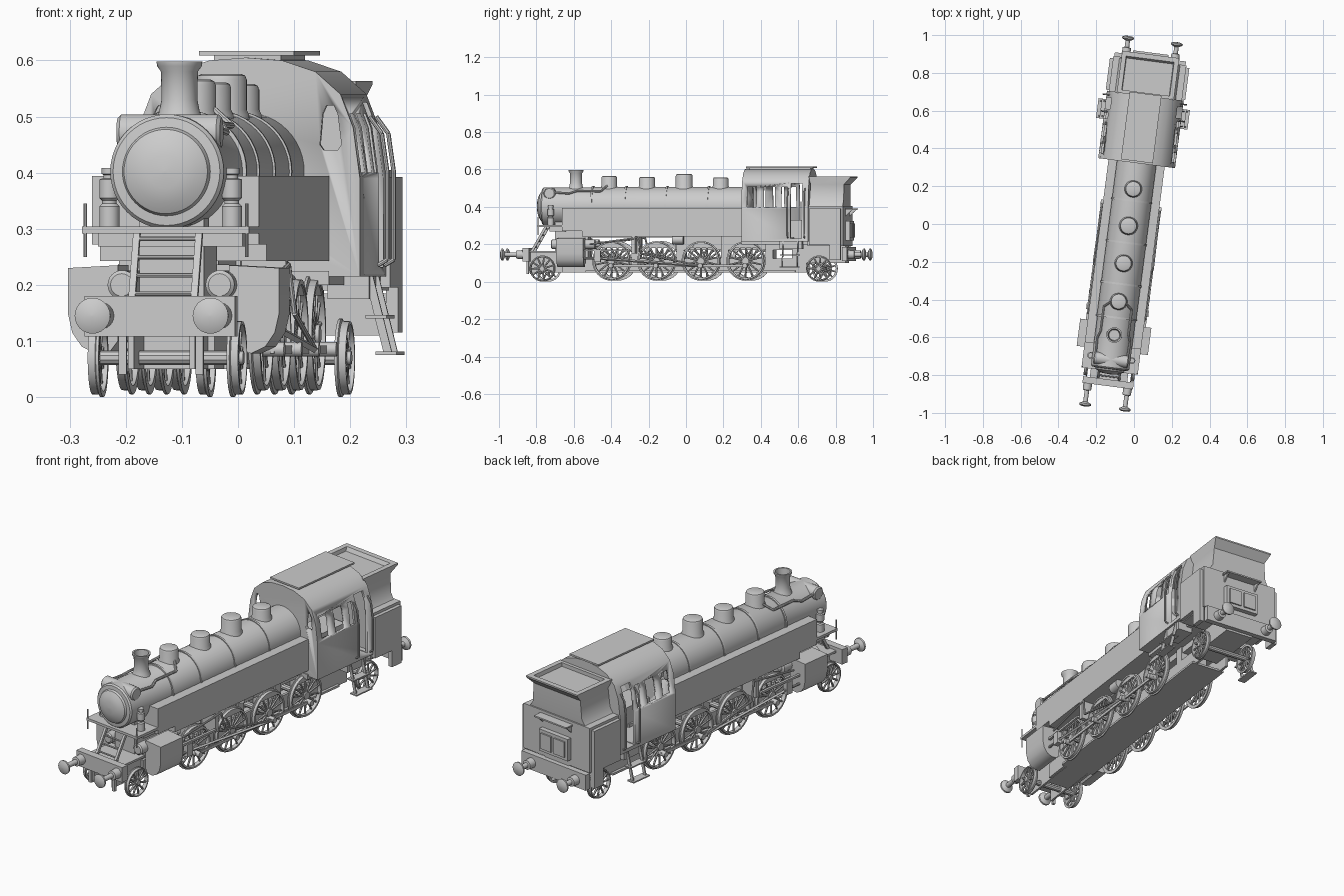
import bpy, bmesh
from math import sin, cos, pi, radians
from mathutils import Vector, Matrix

if "Cube" in bpy.data.objects:
    bpy.data.objects.remove(bpy.data.objects["Cube"])

# The whole engine is built along y, then turned slightly about z
PLACE = Matrix.Translation((-0.028, 0, 0)) @ Matrix.Rotation(radians(-7.4), 4, 'Z')

def finish(bm, name):
    bmesh.ops.recalc_face_normals(bm, faces=bm.faces)
    me = bpy.data.meshes.new(name)
    bm.to_mesh(me)
    bm.free()
    ob = bpy.data.objects.new(name, me)
    bpy.context.collection.objects.link(ob)
    ob.matrix_world = PLACE
    bpy.ops.object.select_all(action='DESELECT')
    ob.select_set(True)
    bpy.context.view_layer.objects.active = ob
    bpy.ops.object.shade_smooth_by_angle(angle=radians(35))
    return ob

def add_prism(bm, pts, axis, a, b):
    def at(p, h):
        return {'X': (h, p[0], p[1]), 'Y': (p[0], h, p[1]), 'Z': (p[0], p[1], h)}[axis]
    A = [bm.verts.new(at(p, a)) for p in pts]
    B = [bm.verts.new(at(p, b)) for p in pts]
    bm.faces.new(A)
    bm.faces.new(B)
    for i in range(len(pts)):
        j = (i + 1) % len(pts)
        bm.faces.new((A[i], A[j], B[j], B[i]))

def add_box(bm, x, y, z):
    add_prism(bm, [(x[0], y[0]), (x[1], y[0]), (x[1], y[1]), (x[0], y[1])], 'Z', *z)

def add_lathe(bm, prof, o, axis, n=32, closed=False):
    rings = []
    for r, h in prof:
        ring = []
        for k in range(n):
            c, s = r * cos(2 * pi * k / n), r * sin(2 * pi * k / n)
            v = {'X': (h, c, s), 'Y': (c, h, s), 'Z': (c, s, h)}[axis]
            ring.append(bm.verts.new(Vector(o) + Vector(v)))
        rings.append(ring)
    for i in range(len(rings) if closed else len(rings) - 1):
        P, Q = rings[i], rings[(i + 1) % len(rings)]
        for k in range(n):
            m = (k + 1) % n
            bm.faces.new((P[k], P[m], Q[m], Q[k]))
    if not closed:
        bm.faces.new(rings[0])
        bm.faces.new(rings[-1])

def add_rod(bm, p, q, r, r2=None, n=10):
    p, q = Vector(p), Vector(q)
    d = q - p
    m = Matrix.Translation((p + q) / 2) @ d.to_track_quat('Z', 'Y').to_matrix().to_4x4()
    bmesh.ops.create_cone(bm, cap_ends=True, segments=n, radius1=r, radius2=r2 or r, depth=d.length, matrix=m)

def part(name, fn, *args, **kw):
    bm = bmesh.new()
    fn(bm, *args, **kw)
    return finish(bm, name)

def box(name, x, y, z):
    return part(name, add_box, x, y, z)

def tube(name, pts, r=0.004):
    bm = bmesh.new()
    for p, q in zip(pts, pts[1:]):
        add_rod(bm, p, q, r, n=8)
    return finish(bm, name)

def span(s, a, b):
    return (min(s * a, s * b), max(s * a, s * b))

def wheel(name, s, x, y, r, z, spokes, weight=False):
    bm = bmesh.new()
    add_lathe(bm, [(r * .85, s * -.010), (r, s * -.010), (r, s * -.005), (r * .94, s * -.003),
                   (r * .93, s * .010), (r * .85, s * .010)], (s * x, y, z), 'X', 40, True)
    add_lathe(bm, [(r * .17, -.012), (r * .17, .012)], (s * x, y, z), 'X', 16)
    for k in range(spokes):
        a = 2 * pi * (k + .5) / spokes
        d = Vector((0, cos(a), sin(a)))
        c = Vector((s * x, y, z))
        add_rod(bm, c + d * r * .12, c + d * r * .87, .006, .004, 6)
    if weight:
        add_prism(bm, [(y + .86 * r * cos(t), z + .86 * r * sin(t)) for t in
                       [pi / 2 + .7 * (i / 5 - 1) for i in range(11)]], 'X', s * x - .007, s * x + .007)
    finish(bm, name)

# Boiler, smokebox door and bands
part("boiler", add_lathe, [(.001, -.802), (.03, -.80), (.055, -.794), (.075, -.783), (.079, -.774), (.096, -.772),
     (.102, -.765), (.102, -.50), (.105, -.49), (.105, .34)], (0, 0, .402), 'Y', 48)
for i, y in enumerate((-.5, -.32, -.10, .125)):
    part(f"boiler_band_{i}", add_lathe, [(.10, -.005), (.109, -.005), (.109, .005), (.10, .005)], (0, y, .402), 'Y', 48, True)

# Chimney and domes
part("chimney", add_lathe, [(.046, .485), (.036, .51), (.032, .53), (.033, .58), (.040, .59), (.041, .598), (.033, .598), (.028, .54)],
     (0, -.593, 0), 'Z')
for i, (y, r, top) in enumerate(((-.414, .042, .566), (-.21, .043, .561), (-.01, .045, .576), (.187, .042, .558))):
    part(f"dome_{i}", add_lathe, [(r * 1.12, .47), (r * 1.1, .503), (r, .512), (r, top - .010), (r - .003, top - .003), (r - .010, top)],
         (0, y, 0), 'Z')

# Cross preheater on the smokebox
part("preheater", add_lathe, [(.026, -.093), (.032, -.087), (.032, .087), (.026, .093)], (0, -.725, .472), 'X')

# Cab: hollow arched shell with window and door openings
half = [(.205, .215), (.205, .39), (.193, .48), (.17, .54), (.125, .58), (.065, .60), (0, .605)]
arch = half + [(-x, z) for x, z in half[-2::-1]]
cab = part("cab", add_prism, arch, 'Y', .325, .685)
cuts = [part("cab_cutter", add_prism, [(x * .94, .235 + (z - .215) * .925) for x, z in arch], 'Y', .34, .672)]
for y0, y1, z0, z1 in ((.355, .405, .40, .505), (.445, .505, .40, .505), (.54, .57, .40, .505), (.59, .65, .232, .525)):
    cuts.append(box("cab_cutter", (-.3, .3), (y0, y1), (z0, z1)))
for s in (1, -1):
    cuts.append(part("cab_cutter", add_prism, [(s * a, b) for a, b in
        ((.14, .44), (.165, .44), (.172, .45), (.165, .505), (.158, .52), (.145, .52), (.138, .505), (.133, .45))], 'Y', .30, .36))
bpy.context.view_layer.objects.active = cab
for c in cuts:
    m = cab.modifiers.new("cut", 'BOOLEAN')
    m.operation, m.object, m.solver = 'DIFFERENCE', c, 'EXACT'
    bpy.ops.object.modifier_apply(modifier=m.name)
    bpy.data.objects.remove(c)
box("roof_vent", (-.085, .085), (.335, .695), (.609, .617))
box("roof_vent_base", (-.06, .06), (.35, .68), (.595, .611))

# Rear bunker with flared coal hopper
box("bunker", (-.195, .195), (.68, .872), (.19, .405))
bm = bmesh.new()
rings = []
for hx, y0, y1, z in ((.165, .68, .865, .40), (.145, .685, .868, .43), (.138, .69, .87, .52), (.152, .68, .905, .556),
                      (.152, .68, .905, .563), (.128, .70, .88, .563), (.125, .70, .87, .545)):
    rings.append([bm.verts.new(p) for p in ((-hx, y0, z), (hx, y0, z), (hx, y1, z), (-hx, y1, z))])
for P, Q in zip(rings, rings[1:]):
    for k in range(4):
        bm.faces.new((P[k], P[(k + 1) % 4], Q[(k + 1) % 4], Q[k]))
bm.faces.new(rings[0])
bm.faces.new(rings[-1])
finish(bm, "coal_hopper")
box("rear_locker", (-.085, .085), (.87, .895), (.22, .325))
box("rear_shelf", (-.095, .095), (.87, .915), (.385, .392))
for s in (1, -1):
    box("locker_door", span(s, .008, .07), (.89, .902), (.235, .31))
    part("shelf_bracket", add_prism, [(.87, .388), (.912, .388), (.87, .35)], 'X', s * .08, s * .087)

# Front platform, saddle and beams
box("front_platform", (-.15, .15), (-.785, -.64), (.292, .304))
box("platform_skirt", (-.13, .13), (-.72, -.64), (.268, .293))
box("smokebox_saddle", (-.058, .058), (-.70, -.52), (.05, .33))
box("front_beam", (-.135, .135), (-.865, -.83), (.108, .18))
box("front_deck", (-.10, .10), (-.84, -.68), (.155, .165))
box("rear_beam", (-.19, .19), (.865, .892), (.11, .185))

# Main frame, axles and firebox
box("firebox", (-.062, .062), (-.05, .66), (.17, .33))
box("boiler_cradle", (-.062, .062), (-.53, -.05), (.235, .33))
box("bottom_plate", (-.085, .085), (-.53, .60), (.05, .06))
box("rear_frame", (-.07, .07), (.58, .87), (.10, .20))
box("cab_underfloor", (-.15, .15), (.32, .69), (.20, .225))
drivers = (-.385, -.143, .097, .338)
for i, y in enumerate(drivers):
    part(f"drive_axle_{i}", add_rod, (-.12, y, .112), (.12, y, .112), .014)
    box(f"axle_stay_{i}", (-.07, .07), (y + .10, y + .14), (.055, .25))
for n, y in (("front", -.758), ("rear", .733)):
    part(n + "_axle", add_rod, (-.125, y, .07), (.125, y, .07), .013)

for s, side in ((1, "right"), (-1, "left")):
    # Water tanks
    part(side + "_tank", add_prism, [(-.65, .394), (-.65, .272), (-.54, .272), (-.54, .243), (.33, .243), (.33, .394)],
         'X', s * .06, s * .15)
    box(side + "_frame_plate", span(s, .06, .072), (-.66, .66), (.05, .125))
    box(side + "_front_frame", span(s, .05, .06), (-.84, -.66), (.05, .165))
    # Wheels
    for i, y in enumerate(drivers):
        wheel(f"{side}_driving_wheel_{i}", s, .12, y, .106, .111, 14, True)
    wheel(side + "_front_wheel", s, .125, -.758, .07, .07, 11)
    wheel(side + "_rear_wheel", s, .125, .733, .07, .07, 11)
    # Cylinder block and valve chest
    part(side + "_cylinder", add_prism, [(s * a, b) for a, b in ((.10, .235), (.19, .23), (.19, .15), (.182, .115), (.165, .09), (.14, .078), (.115, .08), (.10, .10))],
         'Y', -.675, -.53)
    part(side + "_valve_chest", add_lathe, [(.020, -.715), (.026, -.71), (.026, -.48), (.015, -.475), (.015, -.45)], (s * .088, 0, .2), 'Y', 24)
    # Rods and valve gear
    box(side + "_coupling_rod", span(s, .138, .145), (-.40, .352), (.078, .092))
    part(side + "_connecting_rod", add_rod, (s * .154, -.46, .125), (s * .154, .097, .085), .007, n=4)
    part(side + "_piston_rod", add_rod, (s * .154, -.54, .125), (s * .154, -.43, .125), .006)
    box(side + "_crosshead", span(s, .142, .166), (-.475, -.44), (.105, .165))
    box(side + "_slide_bar", span(s, .148, .16), (-.535, -.28), (.163, .173))
    tube(side + "_valve_gear", [(s * .154, .097, .085), (s * .158, -.22, .15), (s * .15, -.24, .235), (s * .15, -.50, .2)], .005)
    box(side + "_gear_bracket", span(s, .06, .15), (-.275, -.255), (.15, .245))
    for i, y in enumerate(drivers):
        part(f"{side}_crank_pin_{i}", add_rod, (s * .12, y, .085), (s * .162, y, .085), .013, n=14)
    part(side + "_under_tank_pump", add_rod, (s * .10, -.06, .225), (s * .10, .0, .225), .025, n=20)
    # Buffers
    for n, x, d, y in (("front", .106, -1, .86), ("rear", .13, 1, .885)):
        part(f"{side}_{n}_buffer", add_lathe, [(.024, d * y), (.022, d * (y + .04)), (.012, d * (y + .042)), (.012, d * .962), (.031, d * .972),
             (.032, d * .98), (.02, d * .986), (.001, d * .988)], (s * x, 0, .145), 'Y', 24)
    # Front struts, guard irons and platform pumps
    part(side + "_front_strut", add_prism, [(-.755, .295), (-.74, .295), (-.815, .165), (-.83, .165)], 'X', s * .05, s * .062)
    box(side + "_guard_iron", span(s, .062, .076), (-.85, -.838), (.04, .12))
    part(side + "_air_pump", add_lathe, [(.018, .30), (.018, .34), (.013, .345), (.013, .35), (.018, .355), (.018, .388), (.011, .39), (.011, .396), (.014, .398), (.014, .408)],
         (s * .11, -.715, 0), 'Z', 20)
    tube(side + "_steam_pipe", [(s * .085, -.70, .478), (s * .088, -.62, .472), (s * .075, -.58, .485), (s * .075, -.45, .484), (s * .04, -.42, .512)], .006)
    tube(side + "_platform_rail", [(s * .145, -.78, .25), (s * .145, -.78, .345)], .003)
    # Cab handrails, steps and bunker side panel
    for y in (.575, .665):
        tube(side + "_handrail", [(s * .205, y, .235), (s * .222, y, .245), (s * .222, y, .40), (s * .212, y, .47), (s * .19, y, .50)])
    for y in (.545, .625):
        part(side + "_step_rail", add_prism, [(s * .185, .215), (s * .20, .215), (s * .235, .075), (s * .22, .075)], 'Y', y, y + .006)
    for x, z in ((.20, .14), (.218, .075)):
        box(side + "_step", span(s, x - .012, x + .026), (.535, .64), (z, z + .006))
    box(side + "_bunker_panel", span(s, .185, .212), (.69, .86), (.195, .392))
    box(side + "_rear_panel", span(s, .19, .212), (.80, .86), (.115, .392))
    box(side + "_cab_bracket", span(s, .12, .195), (.53, .65), (.175, .22))

# Ladder rungs up to the platform
for i in range(4):
    t = i / 4 + .1
    part(f"front_rung_{i}", add_rod, (-.055, -.75 - .075 * t, .295 - .13 * t), (.055, -.75 - .075 * t, .295 - .13 * t), .004, n=8)
